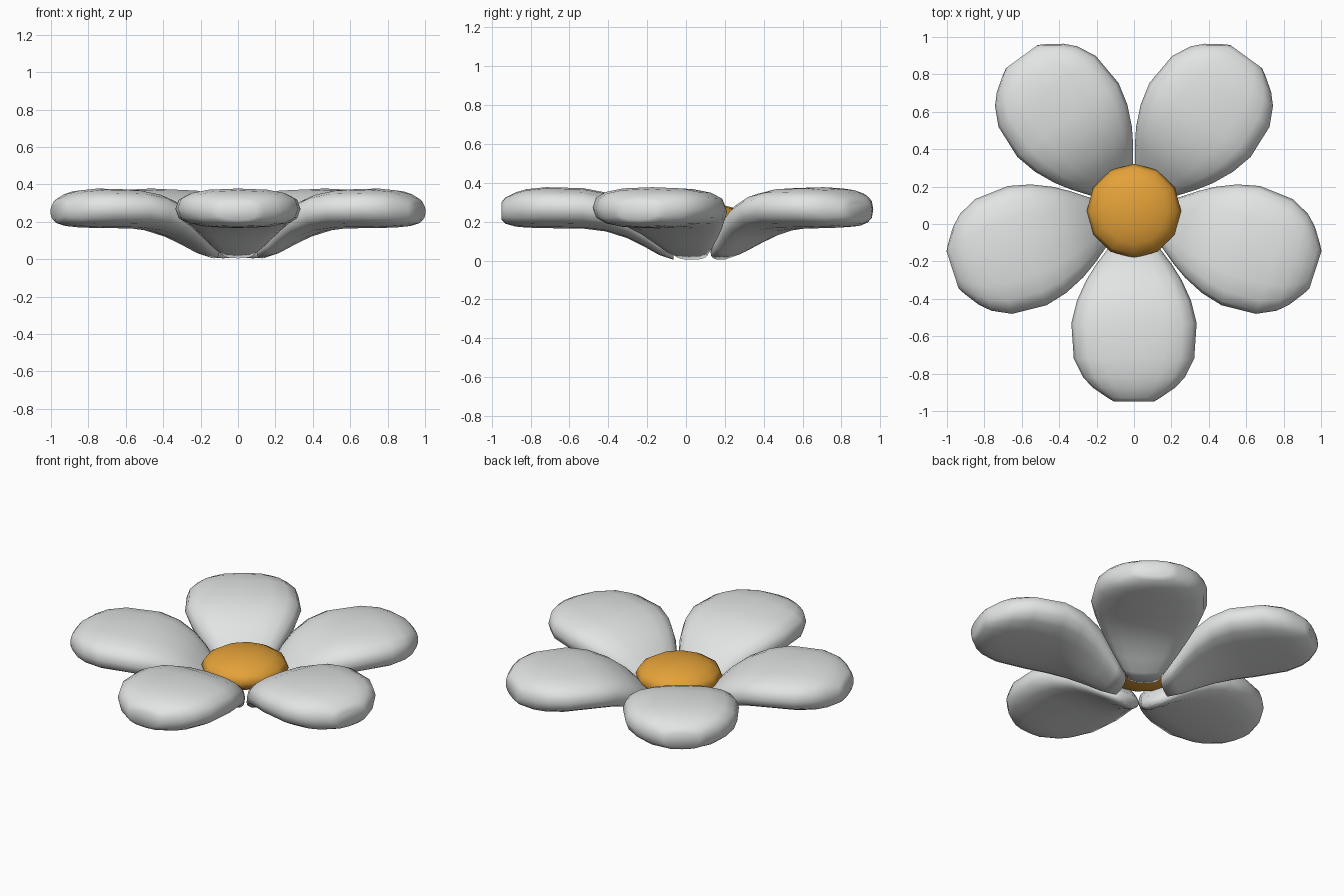
import bpy, bmesh, math
from mathutils import Matrix, Vector

if "Cube" in bpy.data.objects:
    bpy.data.objects.remove(bpy.data.objects["Cube"])

CY = 0.07  # flower axis sits slightly behind the origin


def material(name, rgb):
    m = bpy.data.materials.new(name)
    m.diffuse_color = (*rgb, 1)
    m.use_nodes = True
    m.node_tree.nodes["Principled BSDF"].inputs["Base Color"].default_value = m.diffuse_color
    return m


petal_white = material("petal_white", (0.76, 0.78, 0.77))
warm_orange = material("warm_orange", (0.78, 0.36, 0.04))


def finish(bm, name, mat):
    bmesh.ops.recalc_face_normals(bm, faces=bm.faces)
    for f in bm.faces:
        f.smooth = True
    me = bpy.data.meshes.new(name)
    bm.to_mesh(me)
    bm.free()
    me.materials.append(mat)
    ob = bpy.data.objects.new(name, me)
    bpy.context.collection.objects.link(ob)
    return ob


# Petal stations: distance from axis, half width, underside z, top z
STATIONS = [
    (0.135, 0.09, 0.005, 0.08),
    (0.21, 0.145, 0.03, 0.17),
    (0.29, 0.205, 0.075, 0.25),
    (0.37, 0.255, 0.115, 0.305),
    (0.48, 0.305, 0.15, 0.35),
    (0.60, 0.335, 0.165, 0.373),
    (0.79, 0.322, 0.167, 0.378),
    (0.89, 0.272, 0.17, 0.368),
    (0.945, 0.22, 0.175, 0.352),
    (1.00, 0.14, 0.19, 0.325),
    (1.02, 0.105, 0.21, 0.30),
]
SIDES = 16


def spow(v, p):
    return math.copysign(abs(v) ** p, v)


# Five petals, each a loft of rounded-box sections along its radius
for i in range(5):
    bm = bmesh.new()
    turn = Matrix.Translation((0, CY, 0)) @ Matrix.Rotation(math.radians(270 + 72 * i), 4, 'Z')
    rings = []
    for r, hw, lo, hi in STATIONS:
        ring = []
        for k in range(SIDES):
            a = 2 * math.pi * k / SIDES
            y = hw * spow(math.cos(a), 0.75)
            z = (lo + hi) / 2 + (hi - lo) / 2 * spow(math.sin(a), 0.75)
            ring.append(bm.verts.new(turn @ Vector((r, y, z))))
        rings.append(ring)
    for a, b in zip(rings, rings[1:]):
        for k in range(SIDES):
            j = (k + 1) % SIDES
            bm.faces.new((a[k], a[j], b[j], b[k]))
    bm.faces.new(rings[0])
    bm.faces.new(rings[-1])
    finish(bm, f"petal_{i + 1}", petal_white)

# Flattened ball in the middle
bm = bmesh.new()
bmesh.ops.create_uvsphere(bm, u_segments=12, v_segments=8, radius=1)
bmesh.ops.transform(bm, verts=bm.verts,
                    matrix=Matrix.Translation((0, CY, 0.2)) @ Matrix.Diagonal((0.252, 0.252, 0.1, 1)))
finish(bm, "flower_centre", warm_orange)
